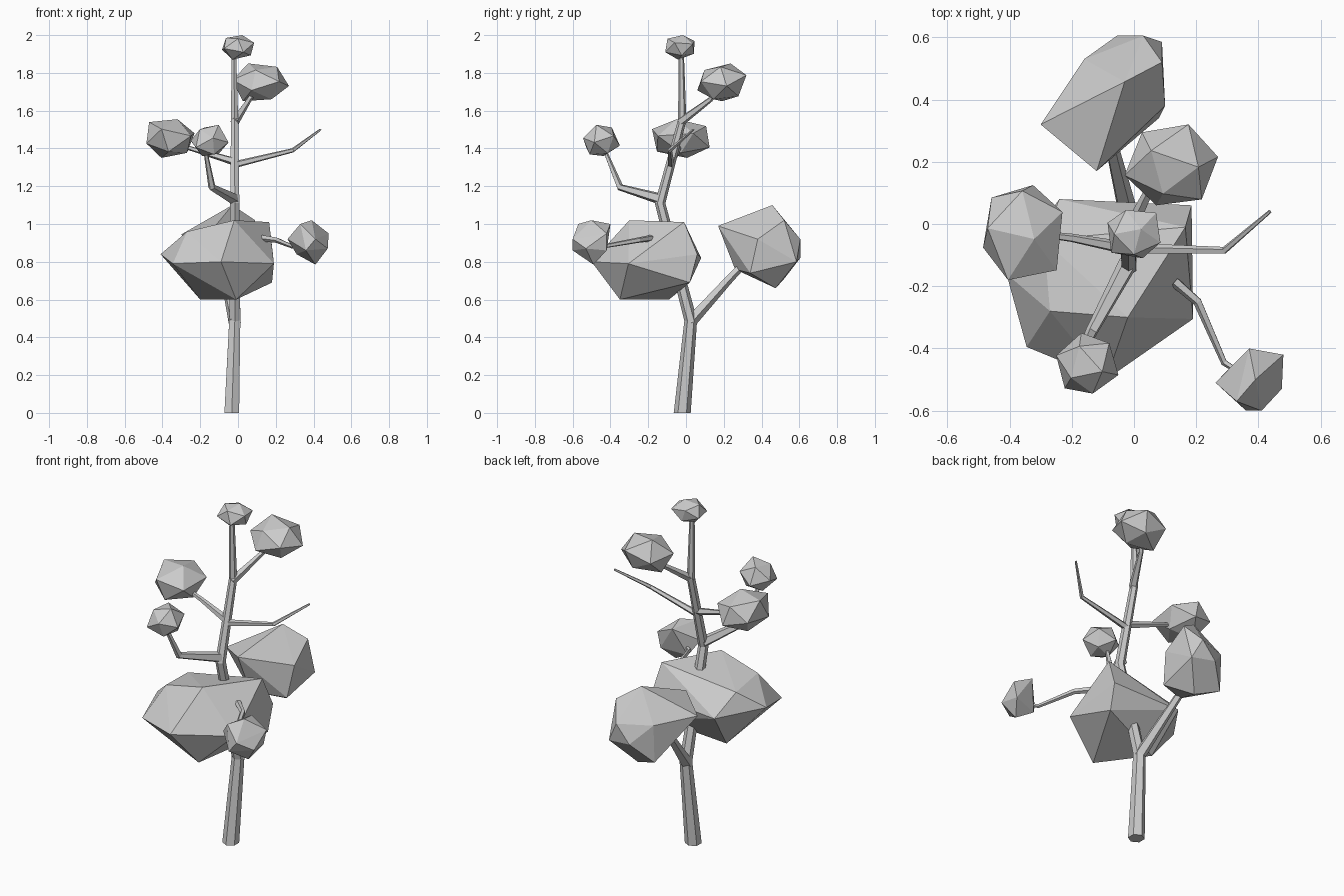
import bpy, bmesh, random
from math import cos, sin, pi
from mathutils import Vector, Euler

if "Cube" in bpy.data.objects:
    bpy.data.objects.remove(bpy.data.objects["Cube"])

random.seed(4)


def finish(bm, name):
    bmesh.ops.recalc_face_normals(bm, faces=bm.faces[:])
    mesh = bpy.data.meshes.new(name)
    bm.to_mesh(mesh)
    bm.free()
    obj = bpy.data.objects.new(name, mesh)
    bpy.context.collection.objects.link(obj)
    return obj


def limb(name, path, sides):
    """Tapered faceted tube without twist; path holds (x, y, z, radius)."""
    bm = bmesh.new()
    pts = [Vector(p[:3]) for p in path]
    rings = []
    prev = Vector((0, 0, 1))
    axes = [Vector((0, 1, 0)), Vector((-1, 0, 0))]
    for i, p in enumerate(pts):
        d = Vector()
        if i > 0:
            d += (p - pts[i - 1]).normalized()
        if i < len(pts) - 1:
            d += (pts[i + 1] - p).normalized()
        if p.z == 0:
            d = Vector((0, 0, 1))
        d.normalize()
        turn = prev.rotation_difference(d)
        axes = [turn @ a for a in axes]
        prev = d
        r = path[i][3]
        rings.append([bm.verts.new(p + r * (cos(2 * pi * k / sides) * axes[0]
                                            + sin(2 * pi * k / sides) * axes[1]))
                      for k in range(sides)])
    for a, b in zip(rings, rings[1:]):
        for k in range(sides):
            n = (k + 1) % sides
            bm.faces.new((a[k], a[n], b[n], b[k]))
    bm.faces.new(rings[0][::-1])
    bm.faces.new(rings[-1])
    return finish(bm, name)


def hull(name, points):
    """Faceted foliage clump wrapped around a few corner points."""
    bm = bmesh.new()
    vs = [bm.verts.new(p) for p in points]
    bmesh.ops.convex_hull(bm, input=vs)
    bmesh.ops.delete(bm, geom=[v for v in bm.verts if not v.link_faces], context='VERTS')
    return finish(bm, name)


def tuft(name, lo, hi, turn):
    """Small irregular icosahedron fitted into a box."""
    bm = bmesh.new()
    bmesh.ops.create_icosphere(bm, subdivisions=1, radius=1)
    rot = Euler(turn).to_matrix()
    pts = [rot @ v.co * random.uniform(0.9, 1.12) for v in bm.verts]
    bm.free()
    mn = [min(p[i] for p in pts) for i in range(3)]
    mx = [max(p[i] for p in pts) for i in range(3)]
    return hull(name, [[lo[i] + (p[i] - mn[i]) / (mx[i] - mn[i]) * (hi[i] - lo[i])
                        for i in range(3)] for p in pts])


# Trunk
limb("trunk", [(-.033, -.02, 0, .045), (-.017, .025, .49, .034), (-.017, -.137, 1.11, .028),
               (-.018, -.02, 1.55, .022), (-.022, -.025, 1.9, .014)], 6)

# Branches
limb("branch_back", [(-.017, .02, .48, .034), (-.065, .22, .70, .024), (-.1, .38, .87, .018)], 5)
limb("branch_front", [(-.017, -.125, 1.13, .032), (-.138, -.35, 1.195, .02),
                      (-.175, -.435, 1.4, .01)], 5)
limb("branch_left", [(-.015, -.08, 1.33, .022), (-.2, -.045, 1.385, .014),
                     (-.32, -.03, 1.42, .01)], 5)
limb("branch_right_bare", [(-.015, -.08, 1.315, .019), (.29, -.085, 1.39, .012),
                           (.437, .04, 1.5, .006)], 5)
limb("branch_upper", [(-.018, -.03, 1.54, .024), (.06, .13, 1.66, .014),
                      (.11, .18, 1.73, .01)], 5)
limb("branch_low_right", [(.13, -.185, .925, .018), (.205, -.25, .915, .015),
                          (.29, -.445, .88, .011), (.36, -.49, .89, .008)], 5)

# Large foliage clumps
hull("foliage_main", [(-.09, -.5, .80), (-.41, -.16, .84), (-.345, -.395, .79),
                      (-.02, -.3, 1.02), (-.27, -.28, .96), (.165, -.01, 1.01),
                      (.19, -.305, .79), (.185, .06, .84), (-.24, .08, .82),
                      (-.01, -.35, .60), (-.2, -.09, .60), (.18, .02, .69),
                      (-.29, -.05, .94)])
hull("foliage_back", [(-.12, .17, .99), (-.03, .457, 1.1), (-.3, .32, .945),
                      (.1, .38, .92), (.09, .585, .80), (.09, .52, 1.02),
                      (.03, .605, .92), (-.055, .605, .82), (-.16, .53, .93),
                      (-.16, .52, .71), (-.02, .475, .66),
                      (-.1, .26, .76), (.08, .34, .74)])

# Small foliage tufts
tuft("foliage_left", (-.485, -.18, 1.35), (-.23, .125, 1.555), (.3, .2, .5))
tuft("foliage_front", (-.25, -.545, 1.36), (-.05, -.35, 1.525), (.5, .1, 1.0))
tuft("foliage_upper", (-.03, .06, 1.65), (.27, .32, 1.85), (.2, .6, .3))
hull("foliage_low_right", [(.262, -.51, .92), (.37, -.4, 1.0), (.48, -.42, .95),
                           (.475, -.53, .87), (.41, -.6, .92), (.36, -.6, .86),
                           (.39, -.5, 1.02), (.41, -.49, .785), (.31, -.46, .84),
                           (.33, -.57, 1.0), (.46, -.42, .86)])
tuft("foliage_top", (-.085, -.11, 1.87), (.085, .045, 2.0), (.1, .3, .8))
